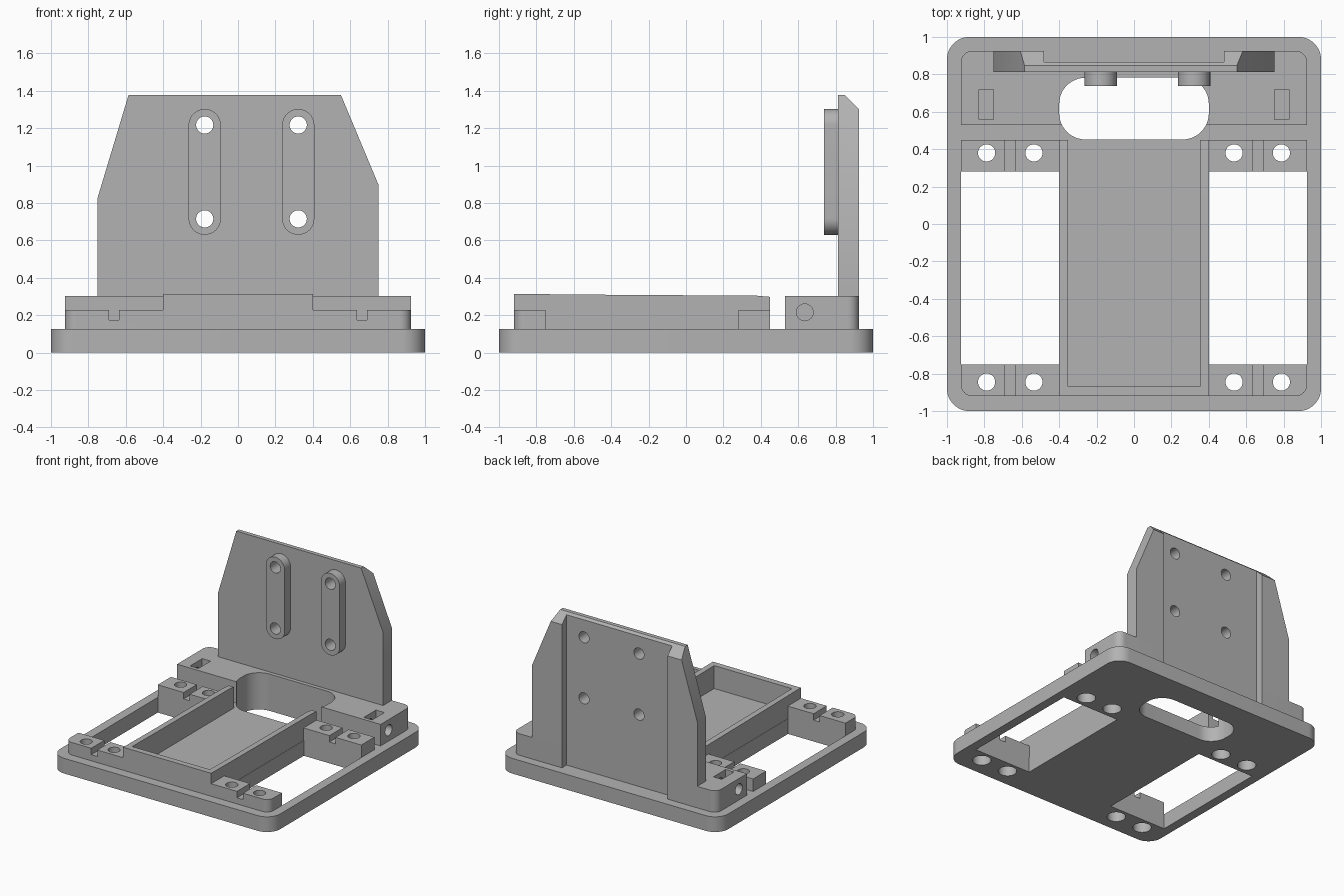
import bpy, bmesh, math

cube = bpy.data.objects.get("Cube")
if cube:
    bpy.data.objects.remove(cube, do_unlink=True)

grey = bpy.data.materials.new("plain grey")
grey.use_nodes = True
grey.diffuse_color = (0.45, 0.45, 0.45, 1)
grey.node_tree.nodes["Principled BSDF"].inputs["Base Color"].default_value = (0.45, 0.45, 0.45, 1)

BASE_TOP, PAD_TOP, BLOCK_TOP = 0.125, 0.228, 0.302
REACH = 0.925        # outer limit of everything raised above the base


def rounded(u0, u1, v0, v1, radii=(0, 0, 0, 0), steps=12):
    """Rectangle outline with one radius per corner, counter-clockwise from low u, low v."""
    points = []
    corners = ((u0, v0, 1, 1), (u1, v0, -1, 1), (u1, v1, -1, -1), (u0, v1, 1, -1))
    for i, ((u, v, du, dv), r) in enumerate(zip(corners, radii)):
        if r == 0:
            points.append((u, v))
            continue
        for k in range(steps + 1):
            a = math.pi * (1 + i / 2 + k / steps / 2)
            points.append((u + du * r + r * math.cos(a), v + dv * r + r * math.sin(a)))
    return points


def circle(u, v, r, n=32):
    return [(u + r * math.cos(math.tau * k / n), v + r * math.sin(math.tau * k / n)) for k in range(n)]


def prism(name, outline, low, high, axis="z"):
    """Extrude an outline along an axis."""
    place = {"x": lambda u, v, w: (w, u, v),
             "y": lambda u, v, w: (u, w, v),
             "z": lambda u, v, w: (u, v, w)}[axis]
    bm = bmesh.new()
    face = bm.faces.new([bm.verts.new(place(u, v, low)) for u, v in outline])
    top = bmesh.ops.extrude_face_region(bm, geom=[face])["geom"]
    bmesh.ops.translate(bm, vec=place(0, 0, high - low),
                        verts=[g for g in top if isinstance(g, bmesh.types.BMVert)])
    bmesh.ops.recalc_face_normals(bm, faces=bm.faces)
    mesh = bpy.data.meshes.new(name)
    bm.to_mesh(mesh)
    bm.free()
    mesh.materials.append(grey)
    obj = bpy.data.objects.new(name, mesh)
    bpy.context.collection.objects.link(obj)
    return obj


def finish(obj, cutters=()):
    """Subtract the cutters, remove them and smooth the round edges."""
    bpy.ops.object.select_all(action="DESELECT")
    bpy.context.view_layer.objects.active = obj
    obj.select_set(True)
    for cutter in cutters:
        mod = obj.modifiers.new("cut", "BOOLEAN")
        mod.operation, mod.solver, mod.object = "DIFFERENCE", "EXACT", cutter
        bpy.ops.object.modifier_apply(modifier=mod.name)
        bpy.data.objects.remove(cutter, do_unlink=True)
    bpy.ops.object.shade_smooth_by_angle(angle=math.radians(30))


def slot_cutter():
    return prism("slot_cutter", rounded(-0.4, 0.4, 0.452, 0.782, (0.14,) * 4), -0.1, 0.5)


def screw_cutter(x, y):
    return prism("screw_cutter", circle(x, y, 0.046), -0.1, 0.5)


sides = (("left", 1), ("right", -1))
SCREW_X = (0.535, 0.788)
rows = (("front", -0.92, -0.75, -0.845), ("rear", 0.28, 0.45, 0.38))

# Base frame with side windows, slot and counterbored screw holes
base = prism("base_frame", rounded(-1, 1, -1, 1, (0.12,) * 4), 0, BASE_TOP)
cuts = [slot_cutter()]
for side, s in sides:
    xs = sorted((s * 0.402, s * REACH))
    cuts.append(prism("window_cutter", rounded(*xs, -0.75, 0.28), -0.1, 0.5))
    for row, y0, y1, ys in rows:
        for x in SCREW_X:
            cuts.append(screw_cutter(s * x, ys))
            cuts.append(prism("head_cutter", circle(s * x, ys, 0.07), -0.1, 0.09))
finish(base, cuts)

# Four grooved mounting pads
for side, s in sides:
    xs = sorted((s * 0.4, s * REACH))
    for row, y0, y1, ys in rows:
        r = 0.06 if row == "front" else 0
        radii = (0, r, 0, 0) if s > 0 else (r, 0, 0, 0)
        pad = prism(f"{row}_{side}_mounting_pad", rounded(*xs, y0, y1, radii), BASE_TOP, PAD_TOP)
        groove = sorted((s * 0.635, s * 0.69))
        cuts = [screw_cutter(s * x, ys) for x in SCREW_X]
        cuts.append(prism("groove_cutter", rounded(*groove, y0 - 0.1, y1 + 0.1), 0.175, 0.5))
        finish(pad, cuts)

# Central tray, open towards the slot, with a gently falling rim
tray_side = [(-0.92, BASE_TOP), (0.45, BASE_TOP), (0.45, 0.298), (0.38, 0.304), (-0.55, 0.31), (-0.92, 0.314)]
tray = prism("tray_walls", tray_side, -0.4, 0.4, "x")
finish(tray, [prism("tray_cutter", rounded(-0.353, 0.353, -0.87, 0.6), 0.0, 0.5)])

# Rear block with slot, nut pockets and side screw holes
block = prism("rear_block", rounded(-REACH, REACH, 0.53, 0.925, (0, 0, 0.06, 0.06)), BASE_TOP, BLOCK_TOP)
cuts = [slot_cutter(), prism("recess_cutter", rounded(-0.48, 0.48, 0.865, 1.1), 0, 0.5)]
for side, s in sides:
    cuts.append(prism("pocket_cutter", rounded(*sorted((s * 0.752, s * 0.828)), 0.56, 0.718), 0.14, 0.5))
    cuts.append(prism("side_hole_cutter", circle(0.635, 0.215, 0.045), *sorted((s * 0.6, s * 1.1)), "x"))
finish(block, cuts)

# Upright plate with a back recess, bevelled top and four holes
outline = [(-0.75, BLOCK_TOP), (0.75, BLOCK_TOP), (0.75, 0.9), (0.55, 1.378), (-0.585, 1.378), (-0.75, 0.83)]
plate = prism("back_plate", outline, 0.813, 0.925, "y")
HOLE_X, HOLE_Z = (-0.178, 0.322), (0.715, 1.217)


def bolt_cutter(x, z):
    return prism("bolt_cutter", circle(x, z, 0.046), 0.5, 1.1, "y")


bevel = [(0.847, 1.378), (0.925, 1.302), (1.1, 1.302), (1.1, 1.6), (0.847, 1.6)]
cuts = [prism("recess_cutter", rounded(-0.48, 0.48, 0, 1.6), 0.865, 1.1, "y"),
        prism("bevel_cutter", bevel, -1, 1, "x")]
cuts += [bolt_cutter(x, z) for x in HOLE_X for z in HOLE_Z]
finish(plate, cuts)

# Two long spacers on the front of the plate
for name, x in zip(("right", "left"), HOLE_X):
    spacer = prism(f"{name}_spacer", rounded(x - 0.086, x + 0.086, 0.63, 1.302, (0.0859,) * 4), 0.738, 0.813, "y")
    finish(spacer, [bolt_cutter(x, z) for z in HOLE_Z])
